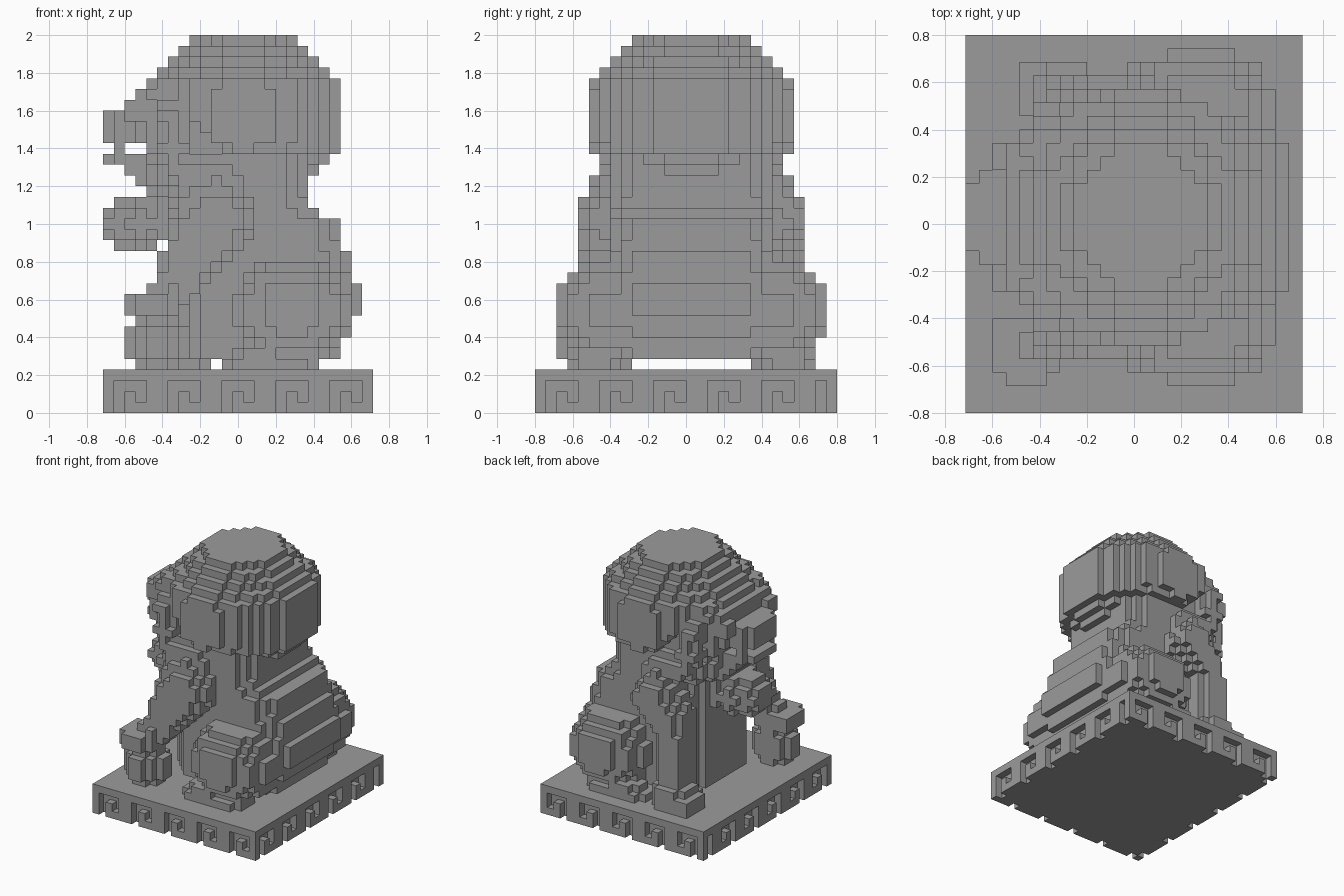
import bpy, bmesh, math
from mathutils import Vector

if "Cube" in bpy.data.objects:
    bpy.data.objects.remove(bpy.data.objects["Cube"])

V = 2 / 35                       # voxel size
NX, NY, NZ = 25, 28, 35          # model size in voxels
CY = V / 2                       # the statue is symmetric about this y

stone = bpy.data.materials.new("grey stone")
stone.diffuse_color = (0.33, 0.33, 0.33, 1)
stone.use_nodes = True
stone.node_tree.nodes["Principled BSDF"].inputs["Base Color"].default_value = stone.diffuse_color

# ---- solid shapes, as tests on a point (x, y from the mirror plane, z)
def ell(cx, cy, cz, rx, ry, rz, p=2):
    return lambda x, y, z: (abs((x - cx) / rx) ** p + abs((y - cy) / ry) ** p
                            + abs((z - cz) / rz) ** p) <= 1

def box(x0, x1, y0, y1, z0, z1):
    return lambda x, y, z: x0 < x < x1 and y0 < y < y1 and z0 < z < z1

def disc(cx, cy, rx, ry, z0, z1):
    return lambda x, y, z: z0 < z < z1 and ((x - cx) / rx) ** 2 + ((y - cy) / ry) ** 2 <= 1

def limb(a, b, ra, rb):
    a, b = Vector(a), Vector(b)
    d = b - a
    def test(x, y, z):
        p = Vector((x, y, z))
        t = max(0, min(1, (p - a).dot(d) / d.dot(d)))
        return (p - a - d * t).length <= ra + (rb - ra) * t
    return test

def both(f):                      # mirrored left and right
    return lambda x, y, z: f(x, abs(y), z)

def union(*fs):
    return lambda x, y, z: any(f(x, y, z) for f in fs)

def lerp_profile(pts, z):
    for (z0, a), (z1, b) in zip(pts, pts[1:]):
        if z <= z1:
            return a + (b - a) * max(0, z - z0) / (z1 - z0)
    return pts[-1][1]

# ---- body with bevelled plan, back edge follows a profile
BACK = [(.31, .53), (.43, .59), (.54, .645), (.66, .645), (.72, .6), (.83, .595),
        (.89, .54), (1.0, .53), (1.06, .43), (1.12, .37), (1.3, .36)]

def body(x, y, z):
    bx = lerp_profile(BACK, z)
    return (.286 < z < 1.37 and -.38 < x < bx
            and abs(y) < min(.45, .32 + (bx - x) * .8, .2 + (x + .38) * 1.2))

# ---- round mane, cut away diagonally beside the face
def mane(x, y, z):
    r = min(.535, .30 + 1.972 - z, .39 + (z - 1.2857) * 1.1)
    cut = z < 1.6 and abs(y) > .38 and x + z < 1.29
    return 1.257 < z and math.hypot(x - .0286, y) <= r and not cut and (x > -.37 or z > 1.6)

# ---- face with open mouth
def face(x, y, z):
    mouth = 1.371 < z < 1.428 and x < -.48
    return not mouth and ell(-.28, 0, 1.47, .31, .37, .34)(x, y, z)

snout = union(box(-.66, -.4, -.21, .21, 1.43, 1.6), box(-.72, -.6, -.15, .15, 1.43, 1.6))
brows = union(both(ell(-.44, .19, 1.655, .13, .15, .07)),
              both(ell(-.46, .24, 1.60, .15, .1, .06)))
jaw = union(box(-.66, -.35, -.21, .21, 1.315, 1.37), box(-.61, -.35, -.19, .19, 1.26, 1.315),
            box(-.72, -.6, -.12, .12, 1.315, 1.37),
            box(-.54, -.3, -.2, .2, 1.2, 1.27), box(-.49, -.3, -.15, .15, 1.12, 1.21))
fangs = both(box(-.66, -.6, .14, .21, 1.37, 1.43))
curls = union(*[both(ell(cx, cy, cz, .1, .1, .085)) for cx, cy, cz in
                ((-.38, .30, 1.70), (-.36, .38, 1.56), (-.33, .39, 1.40),
                 (-.27, .40, 1.27), (-.38, .27, 1.27), (-.12, .42, 1.23))])
collar = union(disc(-.05, 0, .44, .47, 1.14, 1.26), disc(-.14, 0, .35, .33, .92, 1.16))
bell = ell(-.535, 0, 1.0, .19, .19, .147)

# ---- limbs
haunch = both(ell(.285, .46, .55, .3, .26, .275, 2.2))
rear_foot = both(union(disc(.17, .51, .27, .17, .228, .287), disc(.12, .54, .16, .12, .28, .34)))
raised_leg = union(limb((-.11, -.43, 1.02), (-.34, -.52, .66), .195, .11),
                   limb((-.2, -.42, 1.08), (-.3, -.5, .75), .15, .12))
raised_paw = ell(-.45, -.55, .575, .165, .15, .085, 2.5)
ball = ell(-.43, -.55, .37, .165, .15, .16)
straight_leg = union(limb((-.11, .42, 1.02), (-.26, .46, .8), .195, .12),
                     limb((-.27, .46, .9), (-.28, .5, .3), .13, .11))
straight_foot = union(disc(-.32, .53, .18, .155, .228, .34), disc(-.28, .51, .15, .14, .34, .4))

# ---- plinth with a raised key pattern round its sides (rows from the bottom up)
KEY = ("10111", "10101", "10001")

def plinth(i, j, k):
    if k > 3:
        return False
    if k == 3 or (0 < i < NX - 1 and 0 < j < NY - 1):
        return True
    n, last = (i, NX) if j in (0, NY - 1) else (j, NY)
    return n == last - 1 or KEY[k][n % 5] == "1"

parts = [("body", body), ("mane", mane), ("face", face), ("snout", snout), ("brows", brows),
         ("jaw", jaw), ("fangs", fangs), ("curls", curls), ("collar", collar), ("bell", bell),
         ("haunches", haunch), ("rear_feet", rear_foot), ("raised_leg", raised_leg),
         ("raised_paw", raised_paw), ("ball", ball), ("straight_leg", straight_leg),
         ("straight_foot", straight_foot)]

# ---- give each voxel to the first part that contains it
owner = {}
for i in range(NX):
    for j in range(NY):
        for k in range(NZ):
            if k < 4:
                if plinth(i, j, k):
                    owner[i, j, k] = "plinth"
                continue
            p = ((i + .5 - NX / 2) * V, (j + .5 - NY / 2) * V - CY, (k + .5) * V)
            for name, test in parts:
                if test(*p):
                    owner[i, j, k] = name
                    break

# ---- build each part from its exposed voxel faces
def build(name):
    bm = bmesh.new()
    verts = {}
    for c in [c for c, o in owner.items() if o == name]:
        for a in range(3):
            for s in (0, 1):
                n = list(c)
                n[a] += 2 * s - 1
                if tuple(n) in owner:
                    continue
                loop = []
                for u, v in ((0, 0), (1, 0), (1, 1), (0, 1)):
                    q = list(c)
                    q[a] += s
                    q[(a + 1) % 3] += u
                    q[(a + 2) % 3] += v
                    q = tuple(q)
                    if q not in verts:
                        verts[q] = bm.verts.new(((q[0] - NX / 2) * V, (q[1] - NY / 2) * V, q[2] * V))
                    loop.append(verts[q])
                bm.faces.new(loop if s else loop[::-1])
    if bm.faces:
        me = bpy.data.meshes.new(name)
        bm.to_mesh(me)
        me.materials.append(stone)
        bpy.context.collection.objects.link(bpy.data.objects.new(name, me))
    bm.free()

for name in ["plinth"] + [n for n, _ in parts]:
    build(name)
